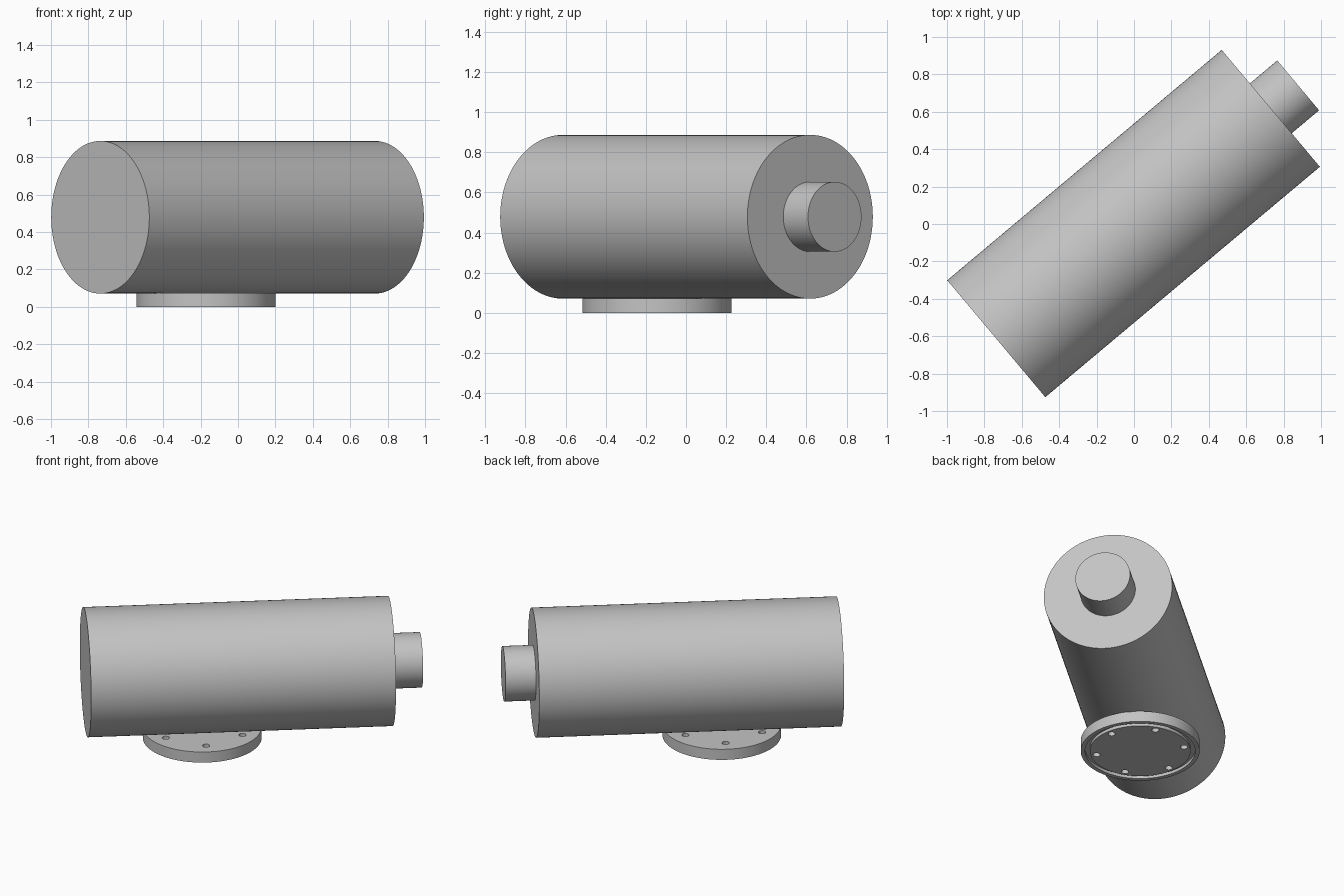
import bpy, bmesh, math
from mathutils import Matrix, Vector

if "Cube" in bpy.data.objects:
    bpy.data.objects.remove(bpy.data.objects["Cube"])

ANGLE = math.radians(40)                 # heading of the drum axis
AXIS = Vector((math.cos(ANGLE), math.sin(ANGLE), 0))
DRUM_Z = 0.479
FLANGE_CENTRE = Vector((-0.172, -0.145, 0))

grey = bpy.data.materials.new("plain grey")
grey.diffuse_color = (0.55, 0.55, 0.55, 1)
grey.use_nodes = True
grey.node_tree.nodes["Principled BSDF"].inputs["Base Color"].default_value = grey.diffuse_color


def lathe(name, profile, matrix, segments=96):
    """Revolve an (r, z) profile, starting and ending on the axis."""
    bm = bmesh.new()
    rings = []
    for r, z in profile:
        if r == 0:
            rings.append([bm.verts.new((0, 0, z))])
        else:
            rings.append([bm.verts.new((r * math.cos(2 * math.pi * i / segments),
                                        r * math.sin(2 * math.pi * i / segments), z))
                          for i in range(segments)])
    for a, b in zip(rings, rings[1:]):
        for i in range(segments):
            j = (i + 1) % segments
            if len(a) == 1:
                bm.faces.new((a[0], b[j], b[i]))
            elif len(b) == 1:
                bm.faces.new((a[i], a[j], b[0]))
            else:
                bm.faces.new((a[i], a[j], b[j], b[i]))
    bmesh.ops.recalc_face_normals(bm, faces=bm.faces)
    mesh = bpy.data.meshes.new(name)
    bm.to_mesh(mesh)
    bm.free()
    mesh.materials.append(grey)
    obj = bpy.data.objects.new(name, mesh)
    obj.matrix_world = matrix
    bpy.context.collection.objects.link(obj)
    return obj


def smooth(obj):
    bpy.ops.object.select_all(action='DESELECT')
    bpy.context.view_layer.objects.active = obj
    obj.select_set(True)
    bpy.ops.object.shade_smooth_by_angle(angle=math.radians(30))


# Drum and end stub share one horizontal axis
along = (Matrix.Translation((-0.0025, 0.0025, DRUM_Z)) @ Matrix.Rotation(ANGLE, 4, 'Z')
         @ Matrix.Rotation(math.pi / 2, 4, 'Y'))
HALF = 0.958
drum = lathe("drum", [(0, -HALF), (0.408, -HALF), (0.408, HALF), (0, HALF)], along)
stub = lathe("end_stub", [(0, HALF - 0.01), (0.174, HALF - 0.01),
                          (0.174, HALF + 0.191), (0, HALF + 0.191)], along)

# Mounting flange with a ring groove underneath
base = Matrix.Translation(FLANGE_CENTRE) @ Matrix.Rotation(ANGLE, 4, 'Z')
flange = lathe("mounting_flange",
               [(0, 0), (0.315, 0), (0.315, 0.02), (0.345, 0.02), (0.345, 0),
                (0.372, 0), (0.372, 0.073), (0, 0.073)], base)

# Six bolt holes through the flange
for k in range(6):
    a = math.radians(30 + 60 * k)
    spot = base @ Matrix.Translation((0.278 * math.cos(a), 0.278 * math.sin(a), 0))
    cutter = lathe("bolt_hole_cutter", [(0, -0.05), (0.023, -0.05), (0.023, 0.12), (0, 0.12)],
                   spot, 24)
    cutter.hide_render = True
    cutter.hide_set(True)
    cut = flange.modifiers.new("bolt_hole", 'BOOLEAN')
    cut.operation = 'DIFFERENCE'
    cut.solver = 'EXACT'
    cut.object = cutter

for part in (drum, stub, flange):
    smooth(part)
